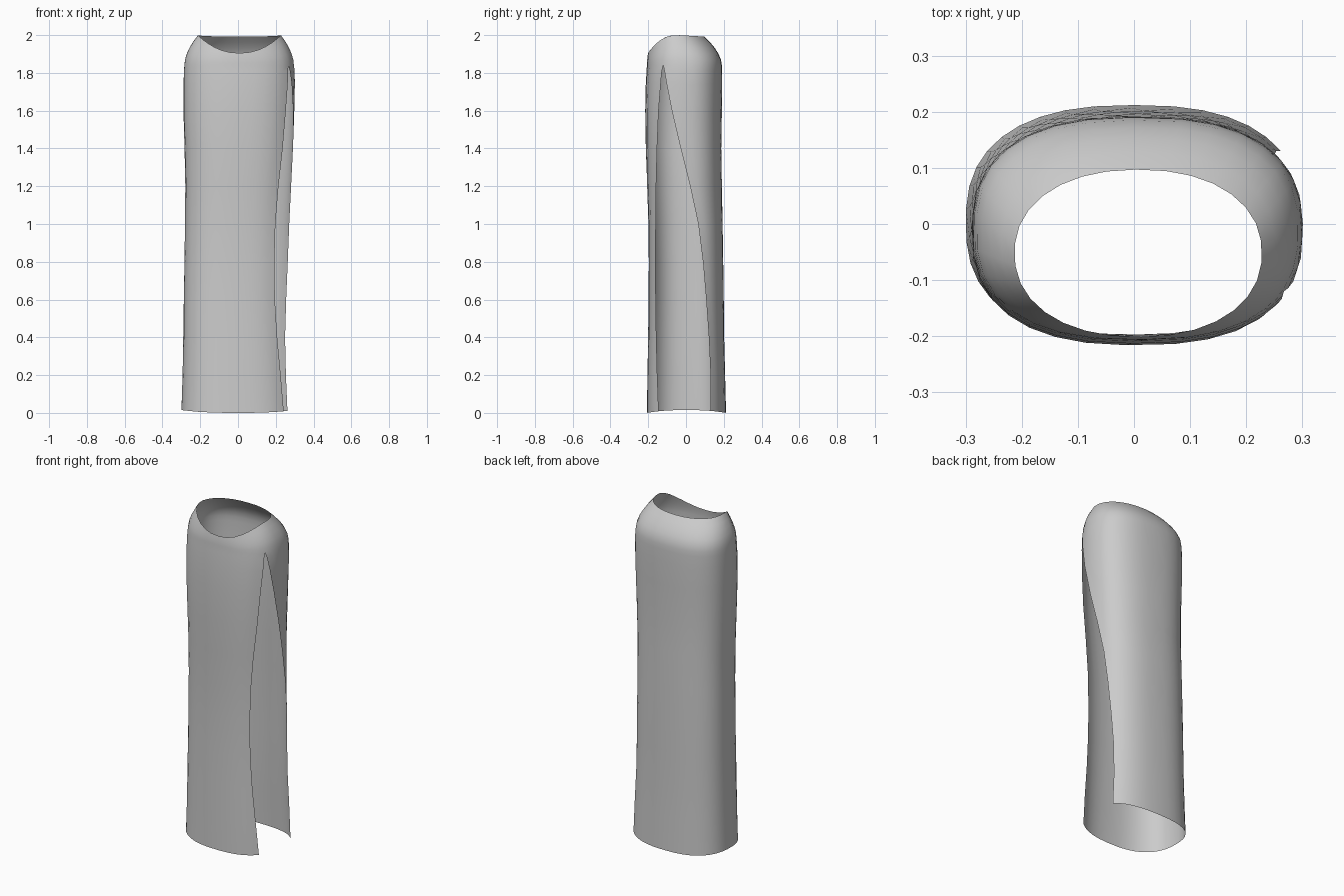
import bpy, bmesh, math

if "Cube" in bpy.data.objects:
    bpy.data.objects.remove(bpy.data.objects["Cube"])

SEG, POWER = 30, 2.5

# Body levels: z, x min, x max, y min, y max, slit front edge y, slit back edge y
LEVELS = [
    (0.00, -0.300, 0.300, -0.207, 0.212, -0.145, 0.130),
    (0.20, -0.294, 0.294, -0.204, 0.207, -0.152, 0.130),
    (0.40, -0.290, 0.284, -0.201, 0.202, -0.157, 0.121),
    (0.60, -0.287, 0.280, -0.198, 0.200, -0.160, 0.107),
    (0.80, -0.284, 0.280, -0.197, 0.197, -0.161, 0.090),
    (1.00, -0.281, 0.279, -0.199, 0.194, -0.160, 0.065),
    (1.20, -0.279, 0.282, -0.206, 0.190, -0.158, 0.022),
    (1.40, -0.283, 0.291, -0.213, 0.187, -0.153, -0.028),
    (1.60, -0.289, 0.298, -0.216, 0.190, -0.145, -0.075),
    (1.74, -0.289, 0.301, -0.213, 0.192, -0.134, -0.102),
    (1.81, -0.287, 0.300, -0.209, 0.191, -0.128, -0.114),
    (1.84, -0.285, 0.297, -0.207, 0.190, -0.120, -0.120),
]


def spow(v, p):
    return math.copysign(abs(v) ** p, v)


def oval(box, t, n=POWER):
    """Point at parameter t on a rounded oval filling the box."""
    x0, x1, y0, y1 = box
    return ((x0 + x1) / 2 + (x1 - x0) / 2 * spow(math.cos(t), 2 / n),
            (y0 + y1) / 2 + (y1 - y0) / 2 * spow(math.sin(t), 2 / n))


def edge_angle(box, y):
    """Parameter of the point at height y on the right-hand side."""
    k = (y - (box[2] + box[3]) / 2) / ((box[3] - box[2]) / 2)
    return math.asin(spow(k, POWER / 2))


rows = []
# Tube body, running from the slit's back edge round to its front edge
for z, *rest in LEVELS:
    box, front_y, back_y = rest[:4], rest[4], rest[5]
    a = edge_angle(box, back_y)
    b = edge_angle(box, front_y) + 2 * math.pi
    angles = [a + (b - a) * i / SEG for i in range(SEG + 1)]
    hem = 0.015 if z == 0 else 0
    rows.append([(*oval(box, t), z + hem * math.cos(t) ** 2) for t in angles])

# Rounded shoulders drawn in to a scooped neckline
neck = (-0.213, 0.228, -0.201, 0.097)
for u in (0.2, 0.4, 0.6, 0.8, 1.0):
    f = u ** 1.8
    ring = []
    for t, (sx, sy, sz) in zip(angles, rows[len(LEVELS) - 1]):
        nx, ny = oval(neck, t, 2.2)
        s = math.sin(t)
        nz = 2.0 - (0.095 * s * s if s < 0 else 0.008 * s)
        ring.append((sx + (nx - sx) * f, sy + (ny - sy) * f, sz + (nz - sz) * u))
    rows.append(ring)

# Skin the rows and weld the seam above the slit
bm = bmesh.new()
grid = [[bm.verts.new(p) for p in row] for row in rows]
for lo, hi in zip(grid, grid[1:]):
    for i in range(SEG):
        bm.faces.new((lo[i], lo[i + 1], hi[i + 1], hi[i]))
bmesh.ops.remove_doubles(bm, verts=bm.verts, dist=0.0005)

mesh = bpy.data.meshes.new("slit_tube_dress")
bm.to_mesh(mesh)
bm.free()
dress = bpy.data.objects.new("slit_tube_dress", mesh)
bpy.context.collection.objects.link(dress)
for p in mesh.polygons:
    p.use_smooth = True

cloth = bpy.data.materials.new("light grey cloth")
cloth.diffuse_color = (0.6, 0.6, 0.6, 1)
cloth.use_nodes = True
cloth.node_tree.nodes["Principled BSDF"].inputs["Base Color"].default_value = cloth.diffuse_color
mesh.materials.append(cloth)
